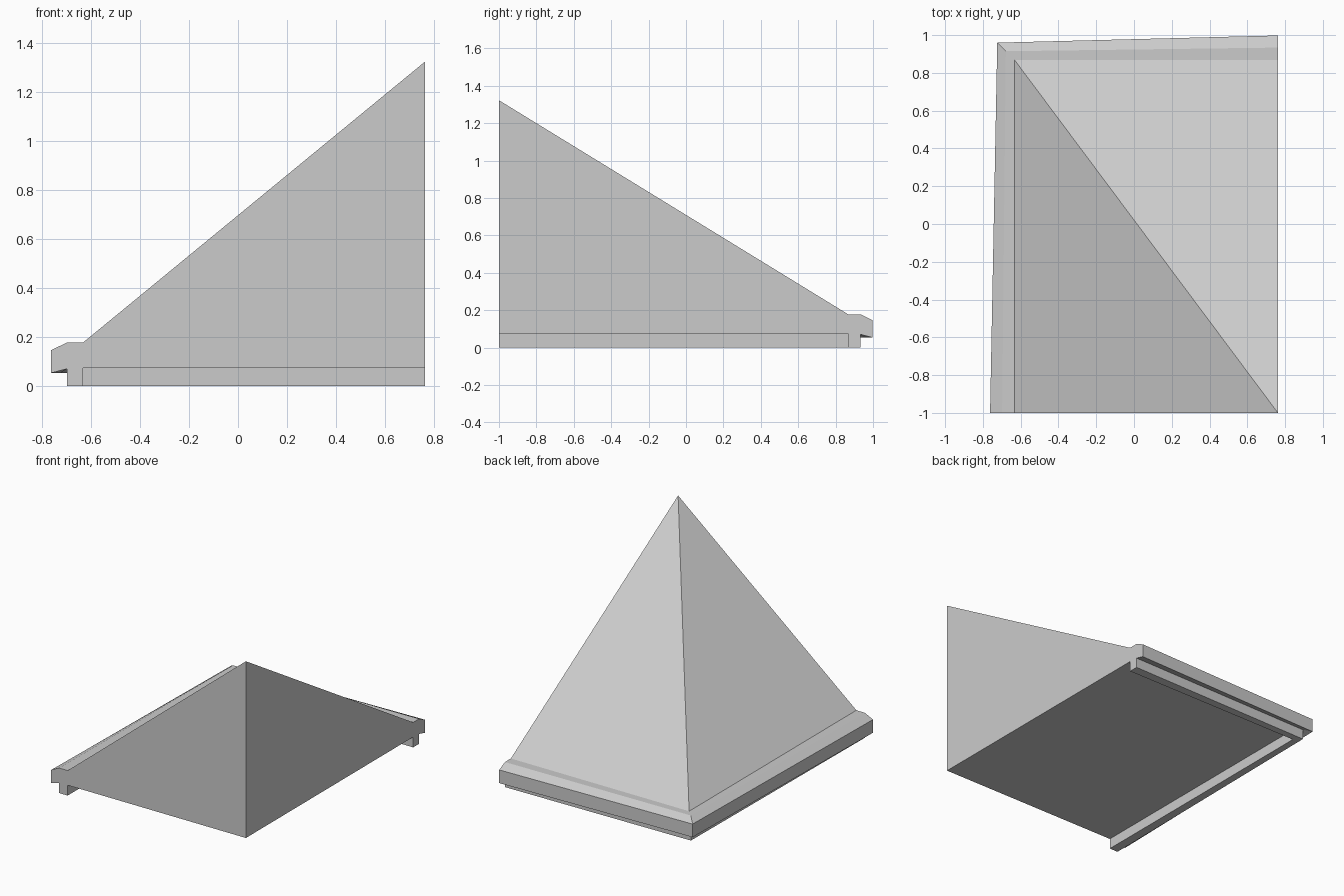
import bpy
import bmesh
from mathutils import Vector

cube = bpy.data.objects.get("Cube")
if cube:
    bpy.data.objects.remove(cube, do_unlink=True)

# Plain stone grey
stone = bpy.data.materials.new("stone_grey")
stone.use_nodes = True
grey = (0.6, 0.6, 0.6, 1)
stone.diffuse_color = grey
stone.node_tree.nodes["Principled BSDF"].inputs["Base Color"].default_value = grey

# Main dimensions
RIGHT, FRONT = 0.762, -1.0      # flat cut sides
INNER_X, INNER_Y = -0.632, 0.868  # foot of the sloping sides
BASE, PEAK = 0.073, 1.322

# Eaves moulding: outward distance and height, from inner lip to top ledge
profile = [(0, BASE), (0, 0), (0.066, 0), (0.066, 0.07),
           (0.13, 0.053), (0.13, 0.146), (0.066, 0.177), (0, 0.177)]

# Stations along the eaves: inner point and outward direction
stations = [
    (Vector((INNER_X, FRONT, 0)), Vector((-1, 0, 0))),
    (Vector((INNER_X, INNER_Y, 0)), Vector((-1, 1, 0)).normalized()),
    (Vector((RIGHT, INNER_Y, 0)), Vector((0, 1, 0))),
]

bm = bmesh.new()
rings = [[bm.verts.new(p + d * out + Vector((0, 0, z))) for out, z in profile]
         for p, d in stations]
apex = bm.verts.new((RIGHT, FRONT, PEAK))
foot = bm.verts.new((RIGHT, FRONT, BASE))

# Moulding swept round the corner
for a, b in zip(rings, rings[1:]):
    for i in range(len(profile) - 1):
        bm.faces.new((a[i], a[i + 1], b[i + 1], b[i]))
    # Sloping side above the ledge
    bm.faces.new((a[-1], apex, b[-1]))

# Flat cut sides and underside
for ring in (rings[0], rings[-1]):
    bm.faces.new(ring + [apex, foot])
bm.faces.new([r[0] for r in rings] + [foot])
bmesh.ops.recalc_face_normals(bm, faces=bm.faces)

mesh = bpy.data.meshes.new("roof_quarter")
bm.to_mesh(mesh)
bm.free()
mesh.materials.append(stone)
roof = bpy.data.objects.new("roof_quarter", mesh)
bpy.context.collection.objects.link(roof)
